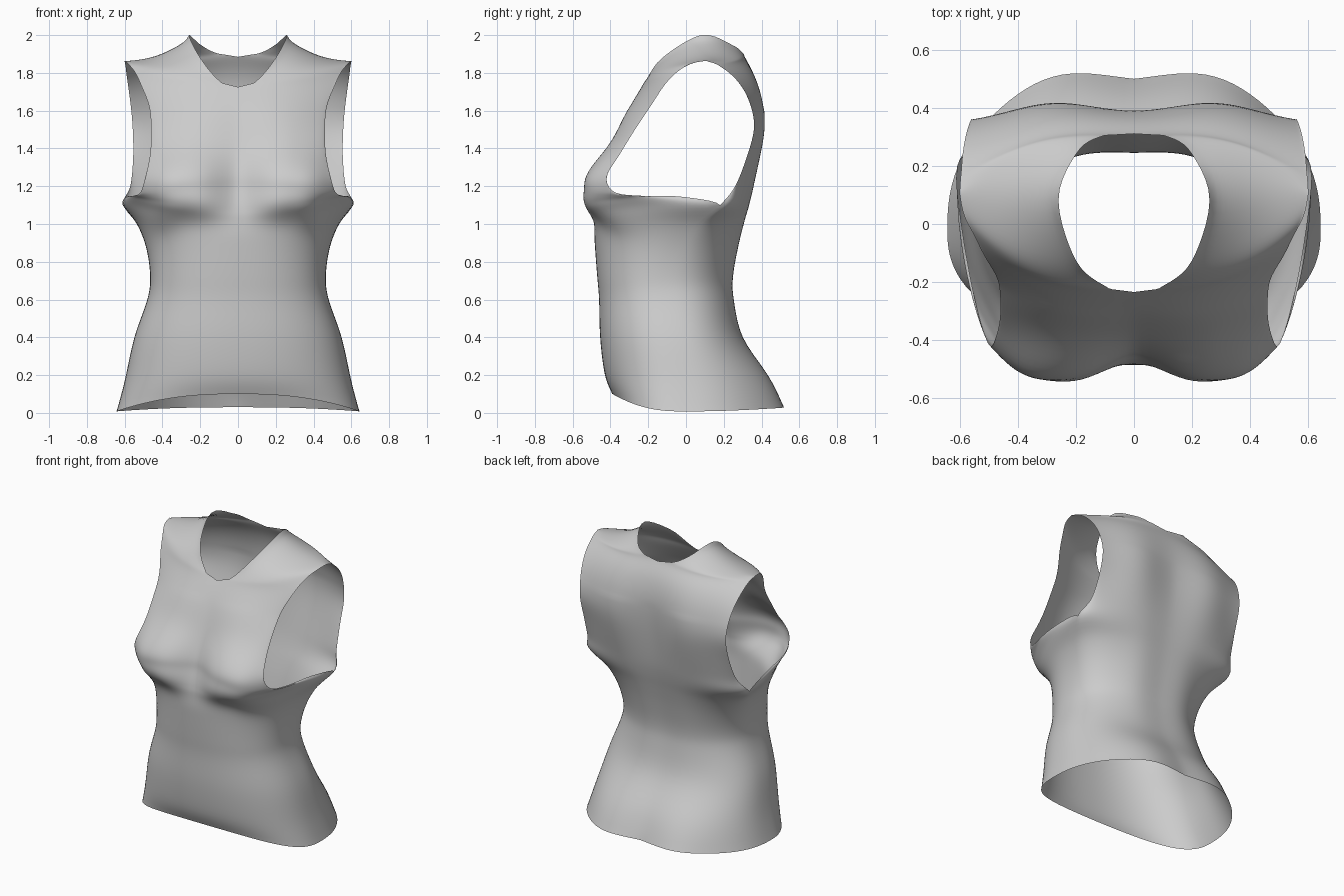
import bpy, bmesh, math
from mathutils import Vector

if "Cube" in bpy.data.objects:
    bpy.data.objects.remove(bpy.data.objects["Cube"])

# Key rows of each half panel, hem to shoulder:
# inner edge x, y, z | outer edge x, y, z | roundness of the row between them
SIDE = [((.643, -.02, .008), 2.4), ((.60, -.03, .17), 2.4), ((.55, -.06, .40), 2.4),
        ((.48, -.09, .60), 2.4), ((.465, -.09, .72), 2.4), ((.485, -.03, .87), 2.4),
        ((.535, .06, 1.0), 2.4), ((.61, .18, 1.10), 2.4)]
FRONT_CENTRE = [(0, -.39, .10), (0, -.43, .20), (0, -.455, .40), (0, -.46, .60),
                (0, -.47, .72), (0, -.48, .85), (0, -.485, .95), (0, -.475, 1.03)]
BACK_CENTRE = [(0, .49, .03), (0, .42, .20), (0, .295, .40), (0, .25, .60),
               (0, .245, .72), (0, .27, .87), (0, .30, 1.0), (0, .325, 1.10)]
FRONT_UPPER = [  # front armhole edge and front neckline
    (0, -.46, 1.08, .59, -.03, 1.145, 2.7), (0, -.445, 1.13, .55, -.25, 1.15, 2.7),
    (0, -.43, 1.19, .515, -.38, 1.17, 2.5), (0, -.42, 1.26, .49, -.42, 1.25, 2.1),
    (0, -.385, 1.38, .465, -.35, 1.37, 1.6), (0, -.34, 1.50, .46, -.27, 1.50, 1.3),
    (0, -.288, 1.62, .47, -.19, 1.62, 1.1), (0, -.232, 1.725, .515, -.11, 1.74, 1.0),
    (.10, -.21, 1.76, .55, -.04, 1.81, 1.0), (.20, -.125, 1.88, .585, .03, 1.85, 1.0),
    (.26, .08, 2.0, .60, .10, 1.863, 1.0)]
BACK_UPPER = [  # back armhole edge and back neckline
    (0, .345, 1.20, .57, .26, 1.20, 1.5), (0, .365, 1.35, .555, .32, 1.35, 1.1),
    (0, .38, 1.50, .557, .36, 1.50, 1.0), (0, .385, 1.62, .567, .345, 1.62, 1.0),
    (0, .375, 1.72, .58, .30, 1.72, 1.0), (0, .35, 1.81, .59, .24, 1.79, 1.0),
    (0, .31, 1.885, .595, .18, 1.835, 1.0), (.12, .295, 1.907, .598, .15, 1.85, 1.0),
    (.20, .235, 1.95, .60, .12, 1.859, 1.0), (.26, .08, 2.0, .60, .10, 1.863, 1.0)]
STEPS, COLS, P = 5, 28, 2.3


def rows(centre, upper):
    return [c + s + (k,) for c, (s, k) in zip(centre, SIDE)] + upper


def spline(keys, after):
    """Smooth rows through the key rows; 'after' guides the last tangent."""
    pts = [keys[0]] + keys + [after]
    out = []
    for i in range(1, len(keys)):
        a, b, c, d = pts[i - 1:i + 3]
        for s in range(STEPS):
            t = s / STEPS
            row = [q + .5 * t * (r - p + t * (2*p - 5*q + 4*r - w + t * (3*(q - r) + w - p)))
                   for p, q, r, w in zip(a, b, c, d)]
            if b[0] == 0:  # straight centre line, then a rounded start of the neckline
                row[0] = c[0] * t ** .6
            out.append(row)
    return out + [list(keys[-1])]


def bell(v, centre, width, power=2):
    return math.exp(-abs((v - centre) / width) ** power)


def front_form(x, z):
    zc = 1.185 - .25 * max(0, x - .27)
    bust = bell(x, .285, .22, 2.8) * bell(z, zc, .155 if z < zc else .215, 3.2 if z < zc else 2.6)
    chest = bell(x, .22, .2) * bell(z, 1.55, .16)
    return -.115 * bust - .025 * chest


def back_form(x, z):
    return (.05 * bell(x, .28, .22) * bell(z, 0, .3)         # hips
            + .04 * bell(x, .28, .18) * bell(z, 1.50, .33)   # shoulder blades
            + .012 * bell(x, .18, .12) * bell(z, .8, .4))    # beside the spine


def panel(keys, after, form):
    grid = []
    for xi, yi, zi, xe, ye, ze, k in spline(keys, after):
        k = max(k, 1)
        sag = .035 * (xi / .26) ** 2  # hollow along the shoulder
        line = []
        for j in range(COLS + 1):
            t = math.sin(j / COLS * math.pi / 2) if j < COLS else 1.0
            g = 1 - max(0, 1 - t ** P) ** (1 / k)
            x, z = xi + (xe - xi) * t, zi + (ze - zi) * t ** k
            y = yi + (ye - yi) * g + form(x, z) * (1 - t ** 11)
            line.append(Vector((x, y, z - sag * math.sin(math.pi * t))))
        grid.append(line)
    return grid


front_keys, back_keys = rows(FRONT_CENTRE, FRONT_UPPER), rows(BACK_CENTRE, BACK_UPPER)
front = panel(front_keys, back_keys[-2], front_form)
back = panel(back_keys, front_keys[-2], back_form)

# Join the panels along the side seam and the shoulder seam
for i in range((len(SIDE) - 1) * STEPS + 1):
    back[i][-1] = front[i][-1]
back[-1] = front[-1]

# Both halves, welded along the centre line
bm = bmesh.new()
for side in (1, -1):
    for grid, facing in ((front, 1), (back, -1)):
        vs = [[bm.verts.new((p.x * side, p.y, p.z)) for p in line] for line in grid]
        for r0, r1 in zip(vs, vs[1:]):
            for j in range(COLS):
                quad = [r0[j], r0[j + 1], r1[j + 1], r1[j]]
                bm.faces.new(quad if facing * side > 0 else quad[::-1])
bmesh.ops.remove_doubles(bm, verts=bm.verts[:], dist=1e-5)

# Soften the surface away from the open edges, more so at the shoulders
inner = [v for v in bm.verts if not v.is_boundary]
yoke = [v for v in inner if v.co.z > 1.6]
for verts, count in ((inner, 4), (yoke, 14)):
    for _ in range(count):
        bmesh.ops.smooth_vert(bm, verts=verts, factor=.4,
                              use_axis_x=True, use_axis_y=True, use_axis_z=True)

mesh = bpy.data.meshes.new("torso_shell")
bm.to_mesh(mesh)
bm.free()
torso = bpy.data.objects.new("torso_shell", mesh)
bpy.context.collection.objects.link(torso)

grey = bpy.data.materials.new("light_grey")
grey.diffuse_color = (.6, .6, .6, 1)
grey.use_nodes = True
grey.node_tree.nodes["Principled BSDF"].inputs["Base Color"].default_value = grey.diffuse_color
mesh.materials.append(grey)
mesh.polygons.foreach_set("use_smooth", [True] * len(mesh.polygons))
